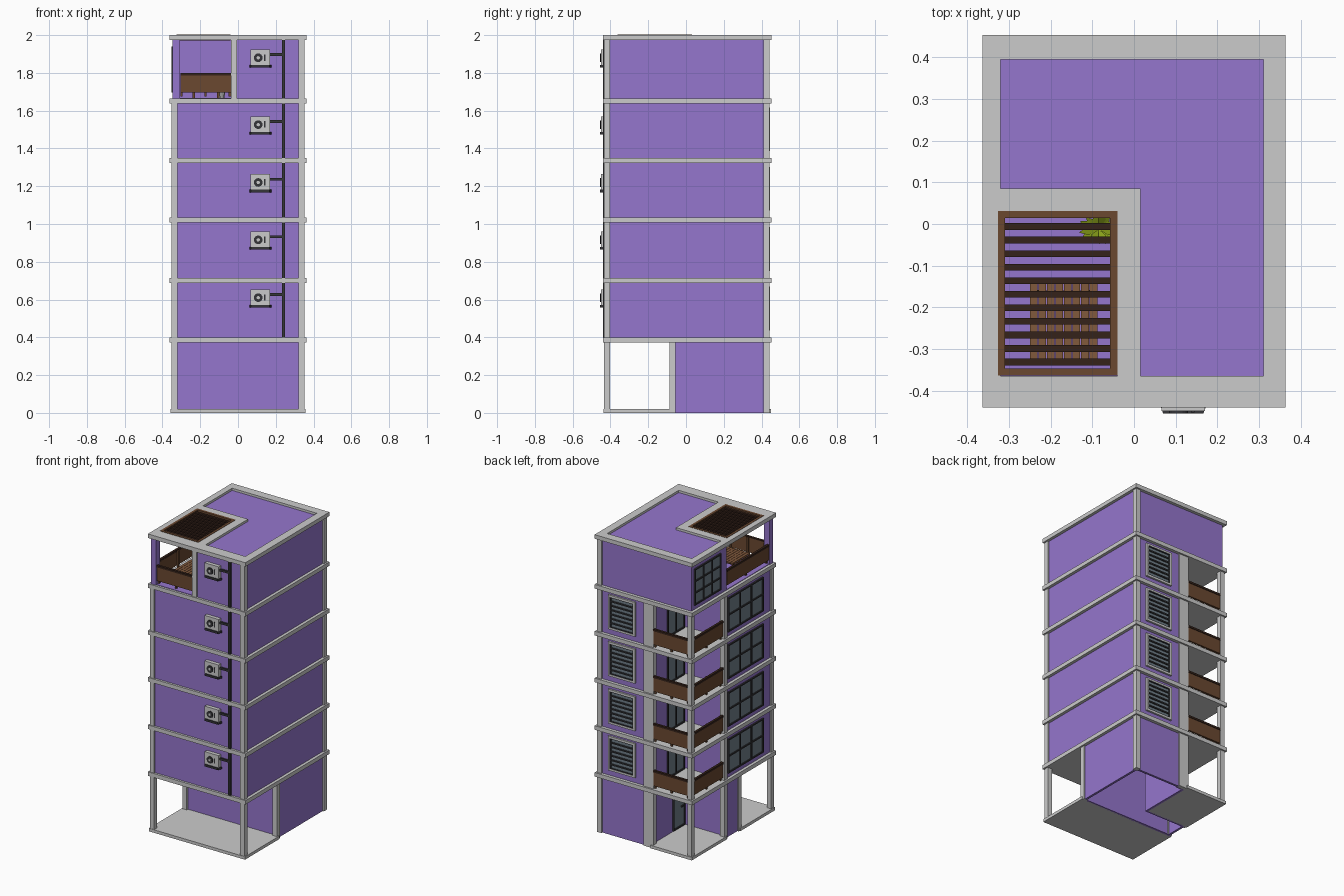
import bpy, bmesh, math, random
from mathutils import Vector

random.seed(4)


def mat(name, rgb):
    m = bpy.data.materials.new(name)
    m.diffuse_color = (*rgb, 1)
    return m


PURPLE = mat("purple_wall", (0.30, 0.18, 0.61))
BROWN = mat("brown_wood", (0.145, 0.065, 0.03))
LIGHT = mat("light_wood", (0.22, 0.10, 0.045))
SLAT = mat("dark_wood", (0.035, 0.016, 0.01))
DARK = mat("dark_metal", (0.035, 0.035, 0.04))
GLASS = mat("glass", (0.16, 0.21, 0.25))
GREEN = mat("leaf_green", (0.25, 0.35, 0.01))


def finish(name, bm, m):
    me = bpy.data.meshes.new(name)
    bmesh.ops.recalc_face_normals(bm, faces=bm.faces)
    bm.to_mesh(me)
    bm.free()
    ob = bpy.data.objects.new(name, me)
    bpy.context.collection.objects.link(ob)
    if m:
        me.materials.append(m)
    return ob


def prism(name, pts, z0, z1, m=None):
    bm = bmesh.new()
    f = bm.faces.new([bm.verts.new((x, y, z0)) for x, y in pts])
    ext = bmesh.ops.extrude_face_region(bm, geom=[f])
    for v in ext["geom"]:
        if isinstance(v, bmesh.types.BMVert):
            v.co.z = z1
    return finish(name, bm, m)


def box(name, x0, x1, y0, y1, z0, z1, m=None):
    return prism(name, [(x0, y0), (x1, y0), (x1, y1), (x0, y1)], z0, z1, m)


def disc(name, x, y, z, r, depth, m, n=16):
    bm = bmesh.new()
    bmesh.ops.create_cone(bm, cap_ends=True, segments=n, radius1=r, radius2=r, depth=depth)
    for v in bm.verts:
        v.co = Vector((x + v.co.x, y + v.co.z, z + v.co.y))
    return finish(name, bm, m)


def panel(name, axis, p, out, a0, a1, z0, z1, d, m):
    """Thin box on the plane axis=p, standing out by d in direction out."""
    lo, hi = sorted((p - out * 0.004, p + out * d))
    if axis == "x":
        return box(name, lo, hi, a0, a1, z0, z1, m)
    return box(name, a0, a1, lo, hi, z0, z1, m)


def window(name, axis, p, out, a0, a1, z0, z1, cols, rows, w=0.009):
    panel(name + "_glass", axis, p, out, a0, a1, z0, z1, 0.003, GLASS)
    for i in range(cols + 1):
        a = a0 + (a1 - a0) * i / cols
        panel(name + "_mullion", axis, p, out, a - w / 2, a + w / 2, z0, z1, 0.010, DARK)
    for i in range(rows + 1):
        z = z0 + (z1 - z0) * i / rows
        panel(name + "_bar", axis, p, out, a0 - w / 2, a1 + w / 2, z - w / 2, z + w / 2, 0.010, DARK)


def railing(name, axis, p, out, a0, a1, z):
    panel(name + "_board", axis, p, out, a0, a1, z + 0.02, z + 0.118, 0.008, BROWN)
    panel(name + "_cap", axis, p, out, a0, a1, z + 0.112, z + 0.125, 0.012, SLAT)
    for i in range(3):
        a = a0 + 0.006 + (a1 - a0 - 0.012) * i / 2
        panel(name + "_post", axis, p - out * 0.008, out, a - 0.006, a + 0.006, z, z + 0.12, 0.006, BROWN)


# floor slabs
TOPS = [0.40, 0.715, 1.035, 1.35, 1.665]
for t in TOPS:
    box("floor_slab", -0.363, 0.363, -0.44, 0.453, t - 0.027, t)
prism("ground_slab", [(-0.358, -0.437), (0.358, -0.437), (0.358, -0.07), (-0.358, -0.07)], 0, 0.02)
box("entrance_slab", -0.358, -0.05, 0.075, 0.45, 0, 0.02)

# ground floor walls, hollow and open underneath
for x0, x1, y0, y1 in [(-0.343, 0.343, -0.075, -0.06), (0.328, 0.343, -0.06, 0.432),
                       (-0.05, 0.328, 0.417, 0.432), (-0.05, -0.035, 0.08, 0.417),
                       (-0.343, -0.035, 0.065, 0.08), (-0.343, -0.328, -0.06, 0.065)]:
    box("ground_wall", x0, x1, y0, y1, 0, 0.375, PURPLE)
window("entrance_door", "x", -0.05, -1, 0.095, 0.21, 0.03, 0.30, 1, 1)
disc("door_handle", -0.058, 0.12, 0.16, 0.006, 0.02, DARK, 8)

# ground floor columns
for x in (-0.336, 0.336):
    for y in (-0.418, -0.072, 0.426):
        box("ground_column", x - 0.016, x + 0.016, y - 0.016, y + 0.016, 0, 0.375)

# middle storeys, with a balcony cut into the back left corner
LPLAN = [(-0.343, -0.425), (0.343, -0.425), (0.343, 0.432), (-0.05, 0.432), (-0.05, 0.08), (-0.343, 0.08)]
for t, nxt in zip(TOPS[:4], TOPS[1:]):
    top = nxt - 0.027
    prism("storey_walls", LPLAN, t, top, PURPLE)
    for x, y in [(-0.336, -0.418), (0.336, -0.418), (0.336, 0.426), (-0.336, 0.426)]:
        box("corner_column", x - 0.016, x + 0.016, y - 0.016, y + 0.016, t, top)
    window("side_window", "x", -0.343, -1, -0.32, 0.045, t + 0.035, t + 0.255, 3, 2)
    window("balcony_door", "x", -0.05, -1, 0.10, 0.27, t + 0.005, t + 0.25, 2, 1)
    # louvred back window
    window("louvre_window", "y", 0.432, 1, 0.085, 0.255, t + 0.05, t + 0.255, 1, 7)
    for a0, a1, b0, b1 in [(0.07, 0.27, 0.255, 0.268), (0.07, 0.27, 0.037, 0.05),
                           (0.07, 0.083, 0.05, 0.255), (0.257, 0.27, 0.05, 0.255)]:
        panel("louvre_surround", "y", 0.432, 1, a0, a1, t + b0, t + b1, 0.012, None)
    railing("balcony_back_rail", "y", 0.432, 1, -0.32, -0.064, t)
    railing("balcony_side_rail", "x", -0.338, -1, 0.10, 0.41, t)

# broad pillars framing the balcony corner
for z0, z1 in zip([0] + TOPS[:4], TOPS):
    box("back_pillar", -0.066, 0.008, 0.41, 0.442, z0, z1 - 0.027)
    box("side_pillar", -0.352, -0.32, 0.06, 0.095, z0, z1 - 0.027)

# top storey with open terrace at the front left
prism("top_storey_walls", [(-0.02, -0.425), (0.343, -0.425), (0.343, 0.432), (-0.343, 0.432),
                           (-0.343, 0.06), (-0.02, 0.06)], 1.665, 1.975, PURPLE)
for x, y in [(0.336, -0.418), (0.336, 0.426), (-0.021, -0.418)]:
    box("top_column", x - 0.016, x + 0.016, y - 0.016, y + 0.016, 1.665, 1.975)
box("terrace_post", -0.348, -0.308, -0.43, -0.39, 1.665, 1.975, PURPLE)
box("terrace_floor", -0.343, -0.02, -0.425, 0.06, 1.66, 1.668, PURPLE)
window("top_side_window", "x", -0.343, -1, 0.13, 0.40, 1.70, 1.935, 3, 3)
window("terrace_door", "x", -0.02, -1, -0.26, -0.09, 1.67, 1.91, 2, 1)
railing("terrace_front_rail", "y", -0.418, -1, -0.305, -0.038, 1.675)
railing("terrace_side_rail", "x", -0.335, -1, -0.39, 0.055, 1.675)

# roof: raised grey rim, sunken purple deck
for x0, x1, y0, y1 in [(-0.363, 0.363, 0.395, 0.453), (-0.363, 0.363, -0.44, -0.365),
                       (-0.363, -0.32, -0.365, 0.395), (0.31, 0.363, -0.365, 0.395),
                       (-0.32, 0.015, 0.03, 0.085), (-0.04, 0.015, -0.365, 0.03)]:
    box("roof_rim", x0, x1, y0, y1, 1.973, 2.0)
prism("roof_deck", [(0.013, -0.37), (0.315, -0.37), (0.315, 0.40), (-0.325, 0.40),
                    (-0.325, 0.083), (0.013, 0.083)], 1.974, 1.985, PURPLE)

# pergola over the terrace
for x0, x1, y0, y1 in [(-0.326, -0.04, 0.014, 0.031), (-0.326, -0.04, -0.363, -0.346),
                       (-0.326, -0.309, -0.346, 0.014), (-0.057, -0.04, -0.346, 0.014)]:
    box("pergola_frame", x0, x1, y0, y1, 1.972, 2.002, BROWN)
for i in range(11):
    y = -0.006 - i * 0.0325
    box("pergola_slat", -0.31, -0.055, y - 0.008, y + 0.008, 1.975, 1.997, SLAT)

# terrace table
for i in range(8):
    x = -0.25 + i * 0.0205
    box("table_plank", x, x + 0.0185, -0.325, -0.14, 1.735, 1.745, LIGHT)
for y in (-0.30, -0.165):
    box("table_rail", -0.245, -0.095, y - 0.006, y + 0.006, 1.722, 1.735, BROWN)
    for x in (-0.235, -0.105):
        box("table_leg", x - 0.007, x + 0.007, y - 0.007, y + 0.007, 1.668, 1.725, BROWN)

# potted plant
bm = bmesh.new()
bmesh.ops.create_cone(bm, cap_ends=True, segments=10, radius1=0.014, radius2=0.02, depth=0.05)
pot = finish("plant_pot", bm, None)
pot.location = (-0.085, -0.012, 1.693)
bm = bmesh.new()
for i in range(14):
    a = i * 2.4
    r = random.uniform(0.035, 0.052)
    d, s = Vector((math.cos(a), math.sin(a), 0)), Vector((-math.sin(a), math.cos(a), 0))
    base = Vector((-0.085, -0.012, 1.715))
    h = random.uniform(0.02, 0.06)
    pts = [base, base + d * r * 0.55 + s * 0.010 + Vector((0, 0, h)),
           base + d * r + Vector((0, 0, h * 0.8)), base + d * r * 0.55 - s * 0.010 + Vector((0, 0, h))]
    for p in pts:
        p.y = min(p.y, 0.055)
        p.x = min(p.x, -0.025)
    bm.faces.new([bm.verts.new(p) for p in pts])
finish("plant_leaves", bm, GREEN)

# air conditioners on the front with shared drain pipe
for z in (0.612, 0.918, 1.222, 1.528, 1.882):
    box("ac_body", 0.066, 0.17, -0.449, -0.42, z - 0.04, z + 0.042)
    disc("ac_fan", 0.107, -0.450, z - 0.002, 0.023, 0.008, DARK)
    disc("ac_fan_hub", 0.107, -0.454, z - 0.002, 0.009, 0.002, None, 10)
    box("ac_vent", 0.137, 0.145, -0.452, -0.44, z - 0.018, z + 0.016, DARK)
    prism("ac_shelf", [(0.058, -0.42), (0.07, -0.455), (0.166, -0.455), (0.18, -0.42)],
          z - 0.054, z - 0.04, DARK)
    box("ac_pipe", 0.165, 0.242, -0.437, -0.424, z + 0.008, z + 0.022, DARK)
box("drain_pipe", 0.232, 0.249, -0.4385, -0.42, 0.40, 1.975, DARK)
